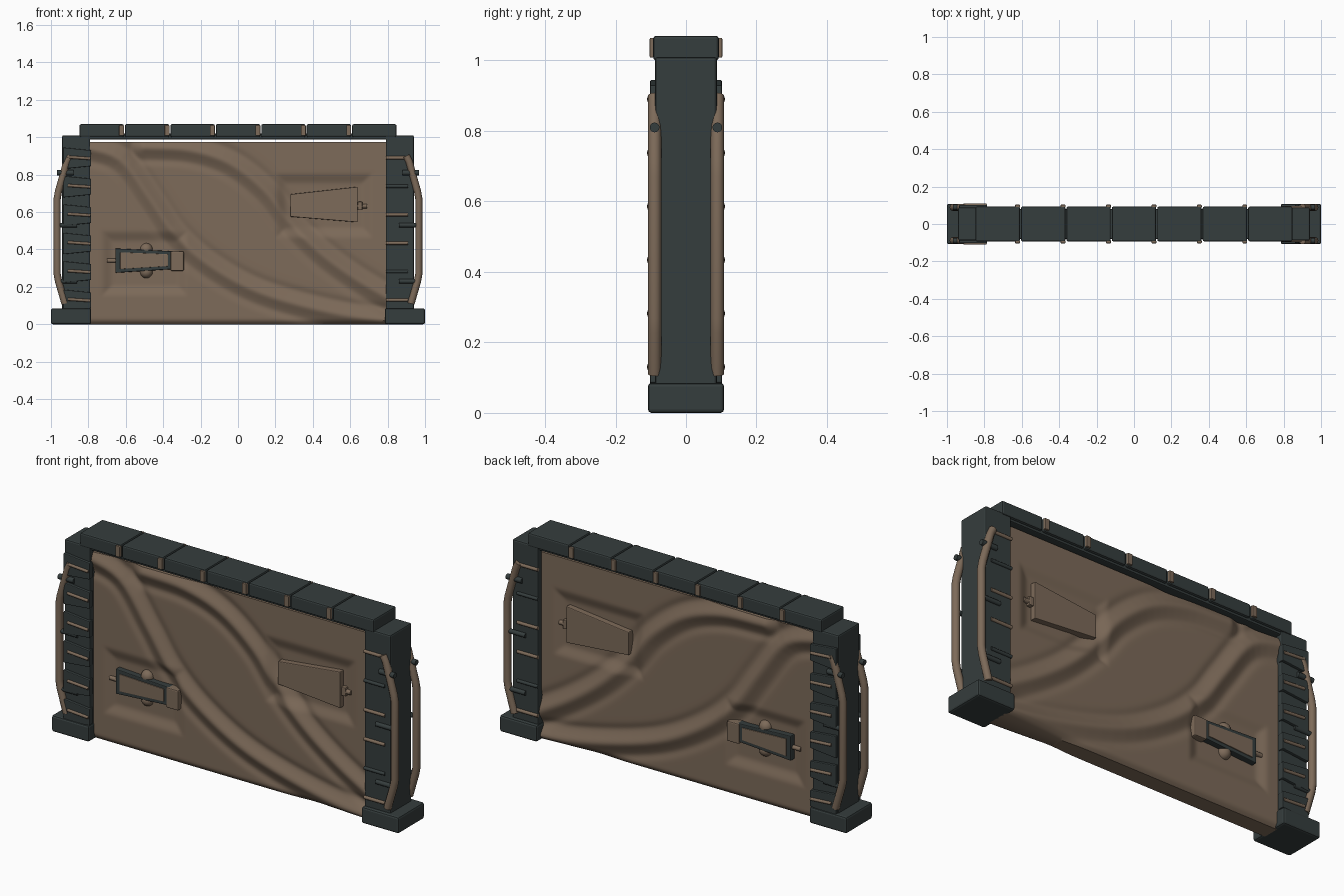
import bpy, bmesh, math
from mathutils import Vector, geometry

if "Cube" in bpy.data.objects:
    bpy.data.objects.remove(bpy.data.objects["Cube"])

def material(name, col):
    m = bpy.data.materials.new(name)
    m.diffuse_color = (*col, 1)
    m.use_nodes = True
    m.node_tree.nodes["Principled BSDF"].inputs["Base Color"].default_value = m.diffuse_color
    return m

DARK = material("dark slate", (0.036, 0.047, 0.047))
BROWN = material("dusty brown", (0.205, 0.145, 0.100))

def finish(name, bm, mat, bevel=0.0, smooth=False):
    bmesh.ops.recalc_face_normals(bm, faces=bm.faces)
    me = bpy.data.meshes.new(name)
    bm.to_mesh(me)
    bm.free()
    me.materials.append(mat)
    ob = bpy.data.objects.new(name, me)
    bpy.context.collection.objects.link(ob)
    if bevel:
        b = ob.modifiers.new("bevel", 'BEVEL')
        b.width, b.segments, b.limit_method = bevel, 2, 'ANGLE'
    if smooth:
        bpy.ops.object.select_all(action='DESELECT')
        bpy.context.view_layer.objects.active = ob
        ob.select_set(True)
        bpy.ops.object.shade_smooth_by_angle(angle=math.radians(40))
    return ob

def prism(name, pts, y0, y1, mat, bevel=0.004):
    """Outline in x-z, extruded from y0 to y1."""
    bm = bmesh.new()
    a = [bm.verts.new((x, y0, z)) for x, z in pts]
    b = [bm.verts.new((x, y1, z)) for x, z in pts]
    bm.faces.new(a)
    bm.faces.new(b[::-1])
    for i in range(len(pts)):
        j = (i + 1) % len(pts)
        bm.faces.new((a[i], b[i], b[j], a[j]))
    return finish(name, bm, mat, bevel)

def box(name, x0, x1, y0, y1, z0, z1, mat, bevel=0.006):
    return prism(name, [(x0, z0), (x1, z0), (x1, z1), (x0, z1)], y0, y1, mat, bevel)

def tube(name, path, r, mat, sides=12):
    """Round bar swept along a path lying in an x-z plane."""
    bm = bmesh.new()
    P = [Vector(p) for p in path]
    side = Vector((0, 1, 0))
    rings = []
    for i, p in enumerate(P):
        d0 = (P[i] - P[i - 1]).normalized() if i else (P[1] - P[0]).normalized()
        d1 = (P[i + 1] - P[i]).normalized() if i < len(P) - 1 else d0
        n = (d0 + d1).normalized().cross(side)
        rings.append([bm.verts.new(p + r * (math.cos(t) * side + math.sin(t) * n))
                      for t in (2 * math.pi * k / sides for k in range(sides))])
    for a, b in zip(rings, rings[1:]):
        for k in range(sides):
            bm.faces.new((a[k], a[k - 1], b[k - 1], b[k]))
    bm.faces.new(rings[0])
    bm.faces.new(rings[-1])
    return finish(name, bm, mat, smooth=True)

# Embossed panel: two winding ridges and two soft recesses
def spline(pts):
    h = [Vector(p) for p in pts]
    h = [2 * h[0] - h[1]] + h + [2 * h[-1] - h[-2]]
    out = []
    for a, b, c, d in zip(h, h[1:], h[2:], h[3:]):
        out += geometry.interpolate_bezier(b, b + (c - a) / 6, c - (d - b) / 6, c, 6)[:-1]
    return [(p.x, p.y) for p in out + [h[-2]]]

RIDGES = [spline([(-.84, .95), (-.63, .88), (-.47, .67), (-.337, .48), (-.15, .315),
                  (.117, .17), (.49, .065), (.84, .01)]),
          spline([(-.5, .945), (-.257, .93), (-.043, .86), (.144, .715), (.278, .545),
                  (.438, .385), (.626, .246), (.84, .12)])]
RECESSES = [(.23, .69, .49, .78), (-.70, -.30, .18, .47)]

def dist(line, x, z):
    best = 9
    for (ax, az), (bx, bz) in zip(line, line[1:]):
        dx, dz = bx - ax, bz - az
        t = max(0, min(1, ((x - ax) * dx + (z - az) * dz) / (dx * dx + dz * dz)))
        best = min(best, (ax + t * dx - x) ** 2 + (az + t * dz - z) ** 2)
    return math.sqrt(best)

def relief(x, z):
    h = 0.062
    for line in RIDGES:
        d = dist(line, x, z)
        h += .018 * math.exp(-(d / .03) ** 2) - .008 * math.exp(-((d - .068) / .022) ** 2)
    for x0, x1, z0, z1 in RECESSES:
        e = min(x - x0, x1 - x, z - z0, z1 - z)
        t = max(0, min(1, (e + .035) / .07))
        h -= .018 * t * t * (3 - 2 * t)
    # rolled bottom edge
    return h - .02 * max(0, 1 - z / .03) ** 2

NX, NZ = 150, 95
bm = bmesh.new()
front, back = [], []
for j in range(NZ + 1):
    z = .975 * j / NZ
    rf, rb = [], []
    for i in range(NX + 1):
        x = -.8 + 1.6 * i / NX
        y = relief(x, z)
        rf.append(bm.verts.new((x, -y, z)))
        rb.append(bm.verts.new((x, y, z)))
    front.append(rf)
    back.append(rb)
for g in (front, back):
    for j in range(NZ):
        for i in range(NX):
            bm.faces.new((g[j][i], g[j][i + 1], g[j + 1][i + 1], g[j + 1][i]))
for j in (0, NZ):
    for i in range(NX):
        bm.faces.new((front[j][i], front[j][i + 1], back[j][i + 1], back[j][i]))
for i in (0, NX):
    for j in range(NZ):
        bm.faces.new((front[j][i], front[j + 1][i], back[j + 1][i], back[j][i]))
finish("embossed_panel", bm, BROWN, smooth=True)

# Top rail: beam, seven blocks and the clips between them
box("top_beam", -.82, .82, -.08, .08, .988, 1.02, DARK)
step = 1.7 / 7
for k in range(7):
    x = -.85 + k * step
    box("top_block", x + .003, x + step - .003, -.093, .093, 1.0, 1.07, DARK, .008)
    if k:
        for s in (-1, 1):
            box("top_clip", x - .028, x - .002, s * .088, s * .103, 1.008, 1.064, BROWN, .003)

# Pillars, feet and bent side bars
for sx in (-1, 1):
    xs = sorted((sx * .79, sx * .94))
    box("pillar", *xs, -.088, .088, .02, 1.01, DARK, .008)
    box("pillar_foot", *sorted((sx * .785, sx * 1.0)), -.108, .108, 0, .085, DARK, .01)
    for s in (-1, 1):
        y = s * .089
        tube("side_bar", [(sx * x, y, z) for x, z in
             [(.90, .90), (.915, .87), (.96, .71), (.967, .67), (.967, .27), (.96, .23), (.925, .11)]],
             .019, BROWN)
        tube("bar_pin", [(sx * .88, y, .81), (sx * .968, y, .81)], .014, DARK)
        for z in (.53, .23):
            tube("bar_support", [(sx * .86, y, z), (sx * .965, y, z)], .012, DARK)

        # Cross rods; the left pillar carries tilted wedge blocks under them
        for k in range(6):
            z = .89 - .152 * k
            if sx < 0:
                prism("pillar_wedge", [(-.935, z - .06), (-.785, z - .045), (-.785, z + .04),
                                       (-.935, z + .055)], s * .07, s * .102, DARK, .004)
                tube("pillar_rod", [(-.91, s * .102, z + .004), (-.79, s * .102, z - .004)], .008, BROWN)
            else:
                tube("pillar_rod", [(.79, s * .088, z), (.91, s * .088, z)], .009,
                     DARK if k in (1, 4) else BROWN)

# Plates in the recesses, on both faces
for s in (-1, 1):
    prism("tapered_plate", [(.28, .575), (.64, .545), (.64, .735), (.28, .695)],
          s * .03, s * .073, BROWN)
    tube("plate_pin", [(.63, s * .052, .632), (.69, s * .052, .632)], .012, BROWN)
    box("plate_collar", .64, .665, s * .03, s * .066, .61, .655, BROWN, .004)

    prism("latch_frame", [(-.655, .275), (-.345, .295), (-.345, .39), (-.655, .405)],
          s * .03, s * .073, DARK)
    prism("latch_insert", [(-.63, .295), (-.375, .31), (-.375, .375), (-.63, .385)],
          s * .06, s * .077, BROWN, .002)
    box("latch_block", -.36, -.29, s * .03, s * .079, .285, .39, BROWN)
    tube("latch_pin", [(-.70, s * .052, .34), (-.64, s * .052, .34)], .011, BROWN)
    for z in (.40, .28):
        bm = bmesh.new()
        bmesh.ops.create_uvsphere(bm, u_segments=16, v_segments=10, radius=.034)
        bmesh.ops.translate(bm, vec=(-.49, s * .04, z), verts=bm.verts)
        finish("latch_knob", bm, BROWN, smooth=True)
